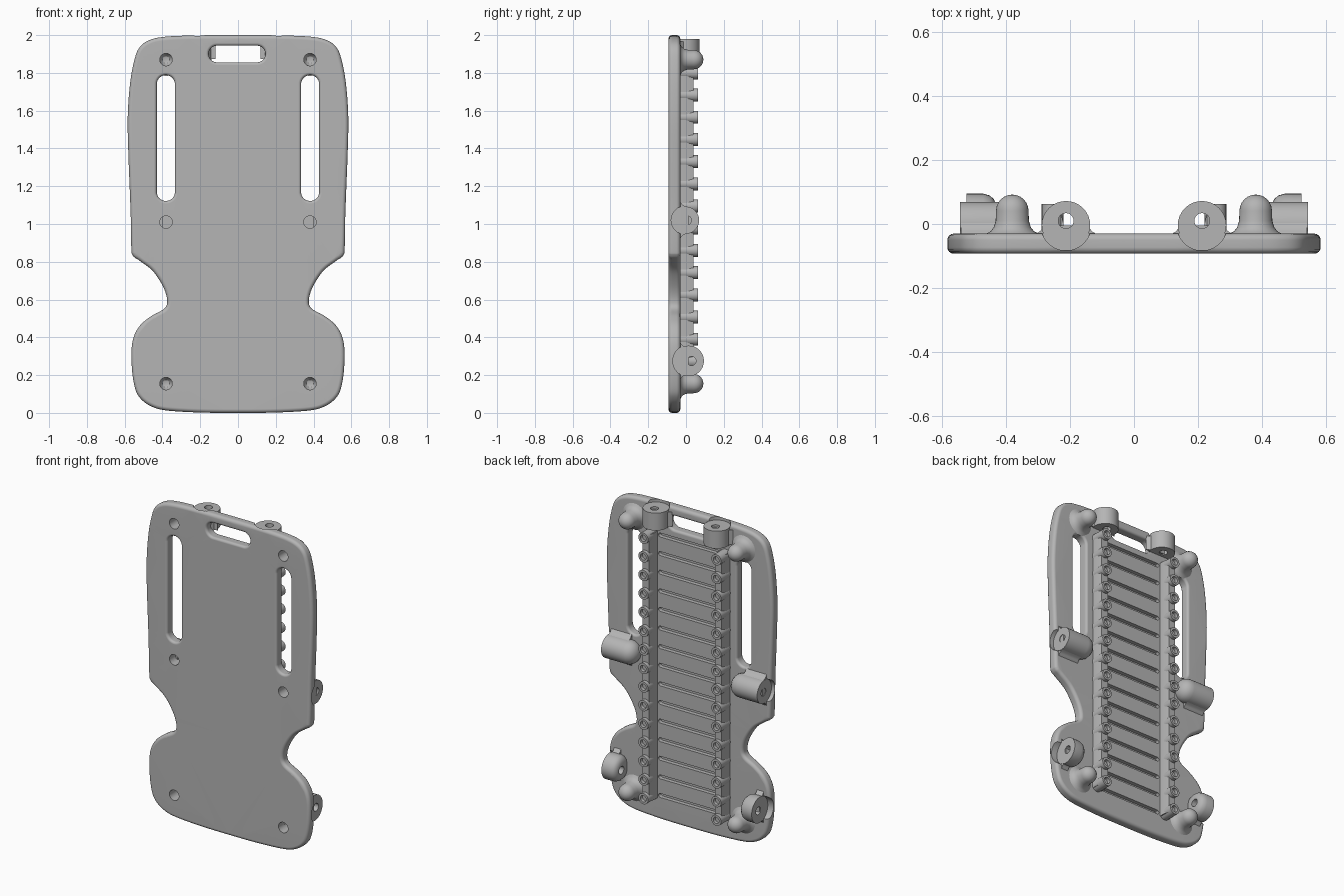
import bpy, bmesh
from math import sin, cos, pi, radians
from mathutils import Vector

cube = bpy.data.objects.get("Cube")
if cube:
    bpy.data.objects.remove(cube, do_unlink=True)

GREY = (0.46, 0.46, 0.46, 1)
grey = bpy.data.materials.new("plastic_grey")
grey.use_nodes = True
grey.diffuse_color = GREY
bsdf = next(n for n in grey.node_tree.nodes if n.type == 'BSDF_PRINCIPLED')
bsdf.inputs["Base Color"].default_value = GREY
bsdf.inputs["Roughness"].default_value = 0.6

FRONT, BACK = -0.093, -0.03


# ---------- helpers ----------
def make(name, bm):
    bmesh.ops.remove_doubles(bm, verts=bm.verts, dist=1e-5)
    bmesh.ops.recalc_face_normals(bm, faces=bm.faces)
    mesh = bpy.data.meshes.new(name)
    bm.to_mesh(mesh)
    bm.free()
    mesh.materials.append(grey)
    obj = bpy.data.objects.new(name, mesh)
    bpy.context.scene.collection.objects.link(obj)
    return obj


def shade(obj, angle=32):
    obj.data.shade_smooth()
    obj.data.set_sharp_from_angle(angle=radians(angle))


def cut(obj, cutters):
    """Subtract the cutters for good and remove them."""
    bpy.context.view_layer.objects.active = obj
    for c in cutters:
        c.hide_render = True
        mod = obj.modifiers.new("cut", 'BOOLEAN')
        mod.operation, mod.solver, mod.object = 'DIFFERENCE', 'EXACT', c
        bpy.ops.object.modifier_apply(modifier=mod.name)
        bpy.data.objects.remove(c, do_unlink=True)


def lathe(bm, profile, loc, axis, seg=32):
    """Spin (radius, height) points about an axis through loc; both ends lie on the axis."""
    k = "xyz".index(axis)
    rings = []
    for r, h in profile:
        ring = []
        for i in range(seg):
            a = 2 * pi * i / seg
            p = Vector(loc)
            p[k] += h
            p[(k + 1) % 3] += r * cos(a)
            p[(k + 2) % 3] += r * sin(a)
            ring.append(bm.verts.new(p))
            if r == 0:
                break
        rings.append(ring)
    for A, B in zip(rings, rings[1:]):
        for i in range(seg):
            j = (i + 1) % seg
            quad = [A[i % len(A)], A[j % len(A)], B[j % len(B)], B[i % len(B)]]
            quad = list(dict.fromkeys(quad))
            if len(quad) > 2:
                bm.faces.new(quad)


def turned(name, profile, loc, axis):
    bm = bmesh.new()
    lathe(bm, profile, loc, axis)
    return make(name, bm)


def rod(r, a, b, loc, axis):
    return turned("cutter", [(0, a), (r, a), (r, b), (0, b)], loc, axis)


def prism(name, half, center, a, b, axis):
    """Extrude a symmetric (half-width, y) section from a to b along x or z."""
    pts = half + [(-u, y) for u, y in reversed(half)]
    bm = bmesh.new()
    ends = []
    for t in (a, b):
        ends.append([bm.verts.new((center + u, y, t) if axis == 'z' else (t, y, center + u))
                     for u, y in pts])
        bm.faces.new(ends[-1])
    n = len(pts)
    for i in range(n):
        j = (i + 1) % n
        bm.faces.new((ends[0][i], ends[0][j], ends[1][j], ends[1][i]))
    obj = make(name, bm)
    shade(obj)
    return obj


def capsule(cx, cz, dx, dz, r, n=10):
    """Clockwise stadium (or circle) in the xz plane."""
    pts = []
    for i in range(4 * n):
        a = -2 * pi * (i + 0.5) / (4 * n)
        pts.append(Vector((cx + r * cos(a) + (dx if cos(a) > 0 else -dx),
                           cz + r * sin(a) + (dz if sin(a) > 0 else -dz))))
    return pts


def smooth_loop(pts, n=6):
    """Closed Catmull-Rom curve."""
    out, m = [], len(pts)
    for i in range(m):
        p0, p1, p2, p3 = (pts[(i + k) % m] for k in (-1, 0, 1, 2))
        for s in range(n):
            t = s / n
            out.append(0.5 * (2 * p1 + (p2 - p0) * t + (2 * p0 - 5 * p1 + 4 * p2 - p3) * t * t
                              + (3 * p1 - p0 - 3 * p2 + p3) * t ** 3))
    return out


def wall(bm, pts, levels, sign=1):
    """Skin a clockwise loop through (inset, y) levels; return its vertex rings."""
    n, rings = len(pts), []
    for inset, y in levels:
        ring = []
        for i, p in enumerate(pts):
            t = (pts[(i + 1) % n] - pts[i - 1]).normalized()
            q = p + Vector((t.y, -t.x)) * inset * sign
            ring.append(bm.verts.new((q.x, y, q.y)))
        rings.append(ring)
    for A, B in zip(rings, rings[1:]):
        for i in range(n):
            j = (i + 1) % n
            bm.faces.new((A[i], A[j], B[j], B[i]))
    return rings


def round_levels(b, steps=4):
    arc = [(b * (1 - sin(a)), b * (1 - cos(a))) for a in (pi / 2 * i / steps for i in range(steps + 1))]
    return [(i, FRONT + d) for i, d in arc] + [(i, BACK - d) for i, d in reversed(arc)]


def ring_edges(bm, ring):
    return [bm.edges.get((ring[i - 1], ring[i])) for i in range(len(ring))]


# ---------- back plate ----------
half = [(0.2, 1.999), (0.38, 1.992), (0.47, 1.973), (0.525, 1.93), (0.553, 1.85), (0.573, 1.73),
        (0.584, 1.56), (0.58, 1.36), (0.57, 1.1), (0.565, 0.88), (0.556, 0.832), (0.52, 0.805),
        (0.45, 0.75), (0.395, 0.665), (0.375, 0.595), (0.39, 0.552), (0.46, 0.512), (0.525, 0.455),
        (0.56, 0.37), (0.562, 0.24), (0.545, 0.13), (0.515, 0.075), (0.46, 0.035), (0.38, 0.013),
        (0.2, 0.002)]
outline = [Vector((0, 2))] + [Vector(p) for p in half] + [Vector((0, 0))]
outline += [Vector((-x, z)) for x, z in reversed(half)]
pitch, first = 0.1175, 0.155
rows = [first + pitch * i for i in range(15)]
screw_z = (0.155, 1.01, 1.87)

bm = bmesh.new()
front_edges, back_edges = [], []


def through(pts, levels, sign):
    rings = wall(bm, pts, levels, sign)
    front_edges.extend(ring_edges(bm, rings[0]))
    back_edges.extend(ring_edges(bm, rings[-1]))


through(smooth_loop(outline), round_levels(0.02), 1)
through(capsule(-0.005, 1.9, 0.106, 0, 0.044), round_levels(0.015), -1)      # handle
for s in (-1, 1):
    through(capsule(s * 0.382, 1.455, 0, 0.285, 0.048), round_levels(0.015), -1)
    for z in screw_z:
        through(capsule(s * 0.381, z, 0, 0, 0.033, 8), [(0, FRONT), (0, BACK)], -1)
for z in rows:                                                               # wire grooves
    rings = wall(bm, capsule(0, z, 0.2, 0, 0.013, 3), [(0, BACK), (0, BACK - 0.025)])
    back_edges.extend(ring_edges(bm, rings[0]))
    bm.faces.new(rings[1])
for edges, ny in ((front_edges, -1), (back_edges, 1)):
    bmesh.ops.triangle_fill(bm, edges=edges, normal=(0, ny, 0), use_beauty=True)
plate = make("back_plate", bm)

# ---------- lugs, bosses, rails and sockets ----------
pockets = []
for s, side in ((1, "left"), (-1, "right")):
    # shoulder lug: closed round inner end
    x_out, y, r = 0.545, -0.003, 0.0725
    loc = (0, y, 1.02)
    prof = [(0, 0.33), (0.02, 0.332), (0.042, 0.341), (0.06, 0.357), (0.07, 0.378), (r, 0.4),
            (r, x_out), (0, x_out)]
    lug = turned("shoulder_lug_" + side, [(a, s * h) for a, h in prof], loc, 'x')
    cut(lug, [rod(0.024, s * 0.44, s * 0.6, (0, 0.005, 1.02), 'x'),
              rod(0.033, -0.15, -0.005, (s * 0.381, 0, 1.01), 'y')])
    shade(lug)
    pockets.append(rod(r + 0.003, s * (x_out - 0.003), s * 0.7, loc, 'x'))

    # hip lug: through hole, rounded inner edge
    x_out, y, r = 0.525, 0.014, 0.081
    loc = (0, y, 0.275)
    prof = [(0, 0.43), (0.045, 0.432), (0.063, 0.438), (0.075, 0.451), (r, 0.472), (r, x_out), (0, x_out)]
    lug = turned("hip_lug_" + side, [(a, s * h) for a, h in prof], loc, 'x')
    cut(lug, [rod(0.024, s * 0.38, s * 0.6, (0, 0.029, 0.275), 'x')])
    shade(lug)
    pockets.append(rod(r + 0.003, s * (x_out - 0.003), s * 0.7, loc, 'x'))

    # top lug: upright
    loc, r, z_out = (s * 0.213, -0.004, 0), 0.076, 1.98
    lug = turned("top_lug_" + side, [(0, 1.87), (r, 1.87), (r, z_out), (0, z_out)], loc, 'z')
    cut(lug, [rod(0.024, 1.8, 2.1, (s * 0.213, 0.01, 0), 'z')])
    shade(lug)
    pockets.append(rod(r + 0.003, z_out - 0.003, 2.1, loc, 'z'))

    # flared feet joining the lugs to the plate
    flare = [(0.1, BACK - 0.004), (0.098, BACK), (0.085, -0.022), (0.076, -0.01), (0.069, 0.012)]
    prism("shoulder_lug_foot_" + side, flare, 1.02, s * 0.4, s * 0.542, 'x')
    prism("hip_lug_foot_" + side, flare, 0.275, s * 0.475, s * 0.522, 'x')
    slim = [(u - 0.005, h) for u, h in flare[:3]] + [(0.07, -0.004)]
    prism("top_lug_foot_" + side, slim, s * 0.213, 1.874, 1.966, 'z')

    # hollow domed bosses behind the end screw holes
    dome = [(0.051 * cos(a), 0.041 + 0.051 * sin(a)) for a in (pi / 12 * i for i in range(6))]
    prof = [(0, 0.06), (0.018, 0.055), (0.029, 0.043), (0.033, 0.028), (0.033, BACK - 0.003),
            (0.086, BACK - 0.003), (0.082, BACK), (0.068, -0.023), (0.058, -0.01), (0.052, 0.01)]
    bm = bmesh.new()
    for z in (screw_z[0], screw_z[2]):
        lathe(bm, prof + dome + [(0, 0.092)], (s * 0.381, 0, z), 'y')
    shade(make("screw_bosses_" + side, bm))

    # rail carrying the row of wire sockets
    prism("socket_rail_" + side, [(0.032, BACK - 0.004), (0.032, 0.002), (0.024, 0.04)],
          s * 0.253, rows[0] - 0.02, rows[-1] + 0.02, 'z')
    bm = bmesh.new()
    for z in rows:
        lathe(bm, [(0, 0.042), (0.02, 0.042), (0.02, 0.063), (0.034, 0.063), (0.034, -0.034), (0, -0.034)],
              (s * 0.255, 0, z), 'y', 24)
    shade(make("wire_sockets_" + side, bm))

# recess the plate edge around each lug face
cut(plate, pockets)
shade(plate, 35)
weighted = plate.modifiers.new("even_shading", 'WEIGHTED_NORMAL')
weighted.keep_sharp = True
